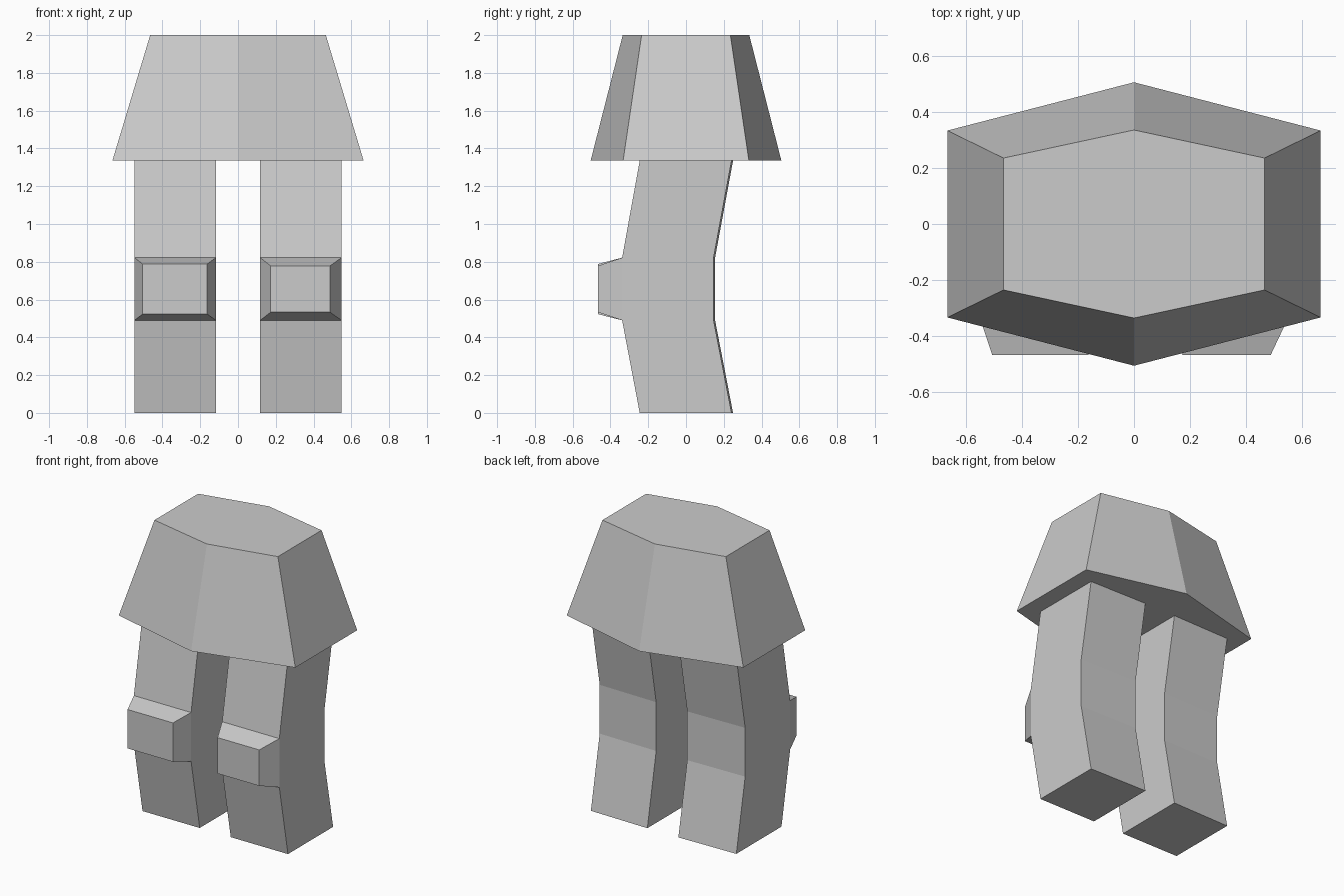
import bpy, bmesh
from mathutils import Vector

if "Cube" in bpy.data.objects:
    bpy.data.objects.remove(bpy.data.objects["Cube"])


def loft(rings):
    """Closed bmesh through rings that share a vertex count."""
    bm = bmesh.new()
    rows = [[bm.verts.new(p) for p in ring] for ring in rings]
    n = len(rows[0])
    bands = []
    for a, b in zip(rows, rows[1:]):
        bands.append([bm.faces.new((a[i], a[(i + 1) % n], b[(i + 1) % n], b[i]))
                      for i in range(n)])
    bm.faces.new(rows[0][::-1])
    bm.faces.new(rows[-1])
    return bm, bands


def finish(bm, name):
    bmesh.ops.recalc_face_normals(bm, faces=bm.faces)
    mesh = bpy.data.meshes.new(name)
    bm.to_mesh(mesh)
    bm.free()
    bpy.context.collection.objects.link(bpy.data.objects.new(name, mesh))


# Hips: tapered six-sided block
def hexagon(x, y_side, y_mid, z):
    return [(-x, -y_side, z), (0, -y_mid, z), (x, -y_side, z),
            (x, y_side, z), (0, y_mid, z), (-x, y_side, z)]


bm, _ = loft([hexagon(0.665, 0.333, 0.505, 1.335), hexagon(0.465, 0.235, 0.335, 2.0)])
finish(bm, "hips")

# Legs: bent column (z, front y, back y) with a raised knee pad
STATIONS = [(0, -0.245, 0.245), (0.49, -0.338, 0.15),
            (0.822, -0.338, 0.15), (1.335, -0.245, 0.245)]


def leg(name, side, pad_x, pad_z):
    inner, outer = 0.117 * side, 0.548 * side
    tilt = 0.004  # back face turns slightly outward
    bm, bands = loft([[(inner, f, z), (outer, f, z),
                       (outer, b - tilt, z), (inner, b + tilt, z)]
                      for z, f, b in STATIONS])
    # Knee pad: pull the front knee face out and shrink it
    knee = bands[1][0]
    mid = knee.calc_center_median()
    pad = bmesh.ops.extrude_discrete_faces(bm, faces=[knee])["faces"][0]
    for v in pad.verts:
        v.co = Vector((side * (pad_x[1] if abs(v.co.x) > abs(mid.x) else pad_x[0]),
                       -0.467, pad_z[1] if v.co.z > mid.z else pad_z[0]))
    finish(bm, name)


leg("right_leg", 1, (0.173, 0.487), (0.533, 0.778))
leg("left_leg", -1, (0.163, 0.505), (0.523, 0.788))
